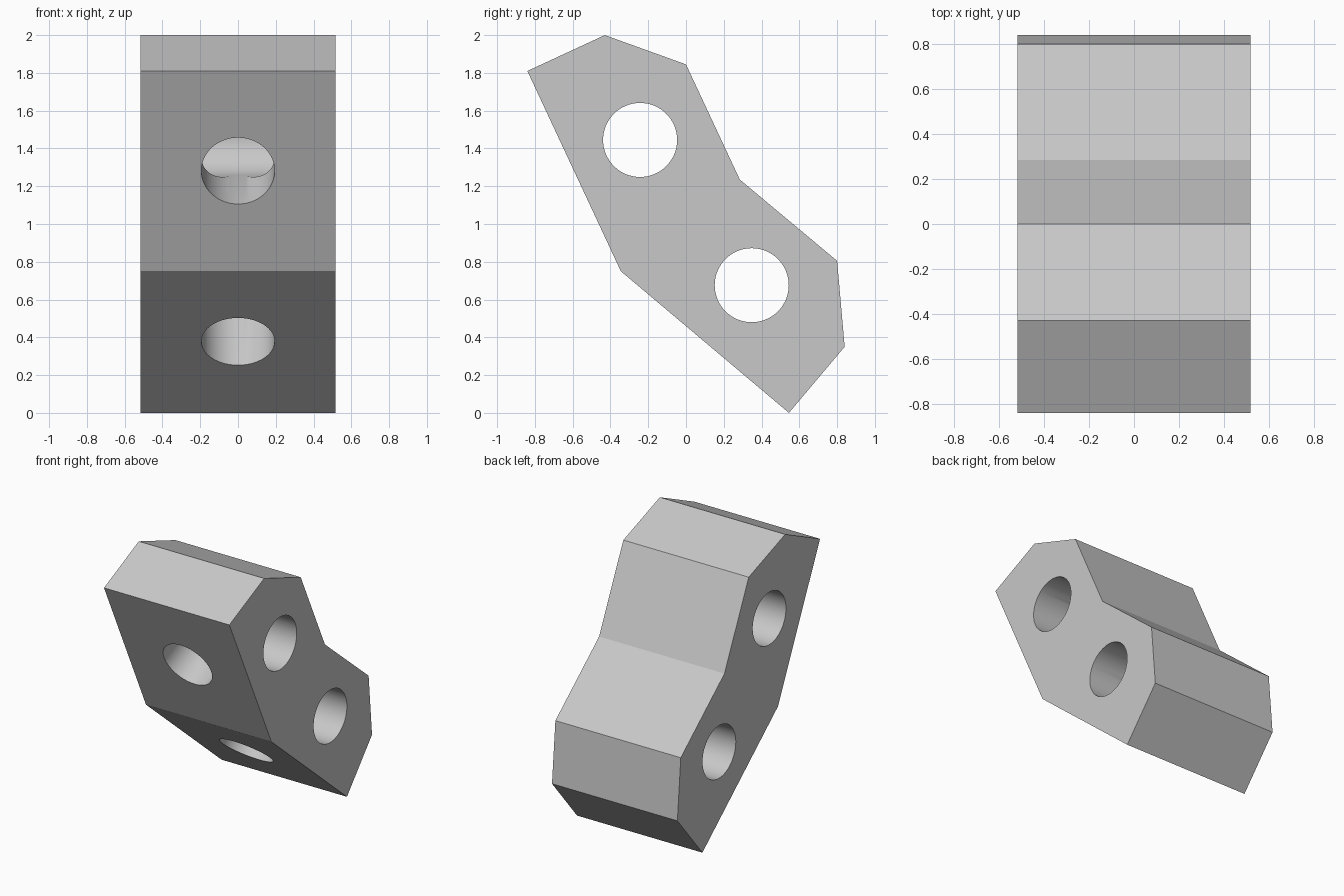
import bpy, bmesh, math
from mathutils import Vector

cube = bpy.data.objects.get("Cube")
if cube:
    bpy.data.objects.remove(cube, do_unlink=True)

# Single plain grey
grey = bpy.data.materials.new("light_grey")
grey.use_nodes = True
colour = (0.58, 0.58, 0.58, 1)
grey.diffuse_color = colour
grey.node_tree.nodes["Principled BSDF"].inputs["Base Color"].default_value = colour

HALF_WIDTH = 0.517
BORE_RADIUS = 0.196
PORT_RADIUS = 0.194

# Bent block: side outline (y, z) extruded across x
outline = [(-0.84, 1.81), (-0.43, 2.0), (0, 1.845), (0.285, 1.235),
           (0.8, 0.805), (0.84, 0.35), (0.545, 0), (-0.345, 0.75)]
bm = bmesh.new()
side = bm.faces.new([bm.verts.new((-HALF_WIDTH, y, z)) for y, z in outline])
grown = bmesh.ops.extrude_face_region(bm, geom=[side])
bmesh.ops.translate(bm, vec=(2 * HALF_WIDTH, 0, 0),
                    verts=[v for v in grown["geom"] if isinstance(v, bmesh.types.BMVert)])
bmesh.ops.recalc_face_normals(bm, faces=bm.faces)
mesh = bpy.data.meshes.new("bent_block")
bm.to_mesh(mesh)
bm.free()
block = bpy.data.objects.new("bent_block", mesh)
bpy.context.collection.objects.link(block)
mesh.materials.append(grey)


def drill(name, start, end, radius):
    """Cut a round hole from start to end through the block."""
    start, end = Vector(start), Vector(end)
    axis = end - start
    bpy.ops.mesh.primitive_cylinder_add(
        vertices=64, radius=radius, depth=axis.length, location=(start + end) / 2,
        rotation=axis.to_track_quat("Z", "Y").to_euler())
    cutter = bpy.context.object
    cutter.name = name
    cutter.hide_render = True
    cutter.data.materials.append(grey)
    bpy.context.view_layer.objects.active = block
    mod = block.modifiers.new(name, "BOOLEAN")
    mod.operation = "DIFFERENCE"
    mod.solver = "EXACT"
    mod.object = cutter
    bpy.ops.object.modifier_apply(modifier=name)
    bpy.data.objects.remove(cutter, do_unlink=True)


# Cross bores, each met by a port square to the front face below it
corner = Vector((0, *outline[7]))
for name, centre, edge_end in (("upper", (0, -0.243, 1.445), outline[0]),
                               ("lower", (0, 0.348, 0.676), outline[6])):
    centre = Vector(centre)
    along = (Vector((0, *edge_end)) - corner).normalized()
    foot = corner + along * (centre - corner).dot(along)
    out = (foot - centre) * 1.3
    reach = Vector((HALF_WIDTH + 0.1, 0, 0))
    drill(name + "_cross_bore", centre - reach, centre + reach, BORE_RADIUS)
    drill(name + "_front_port", centre, centre + out, PORT_RADIUS)

# Smooth hole walls, crisp block edges
bpy.ops.object.select_all(action="DESELECT")
block.select_set(True)
bpy.context.view_layer.objects.active = block
bpy.ops.object.shade_smooth_by_angle(angle=math.radians(20))
